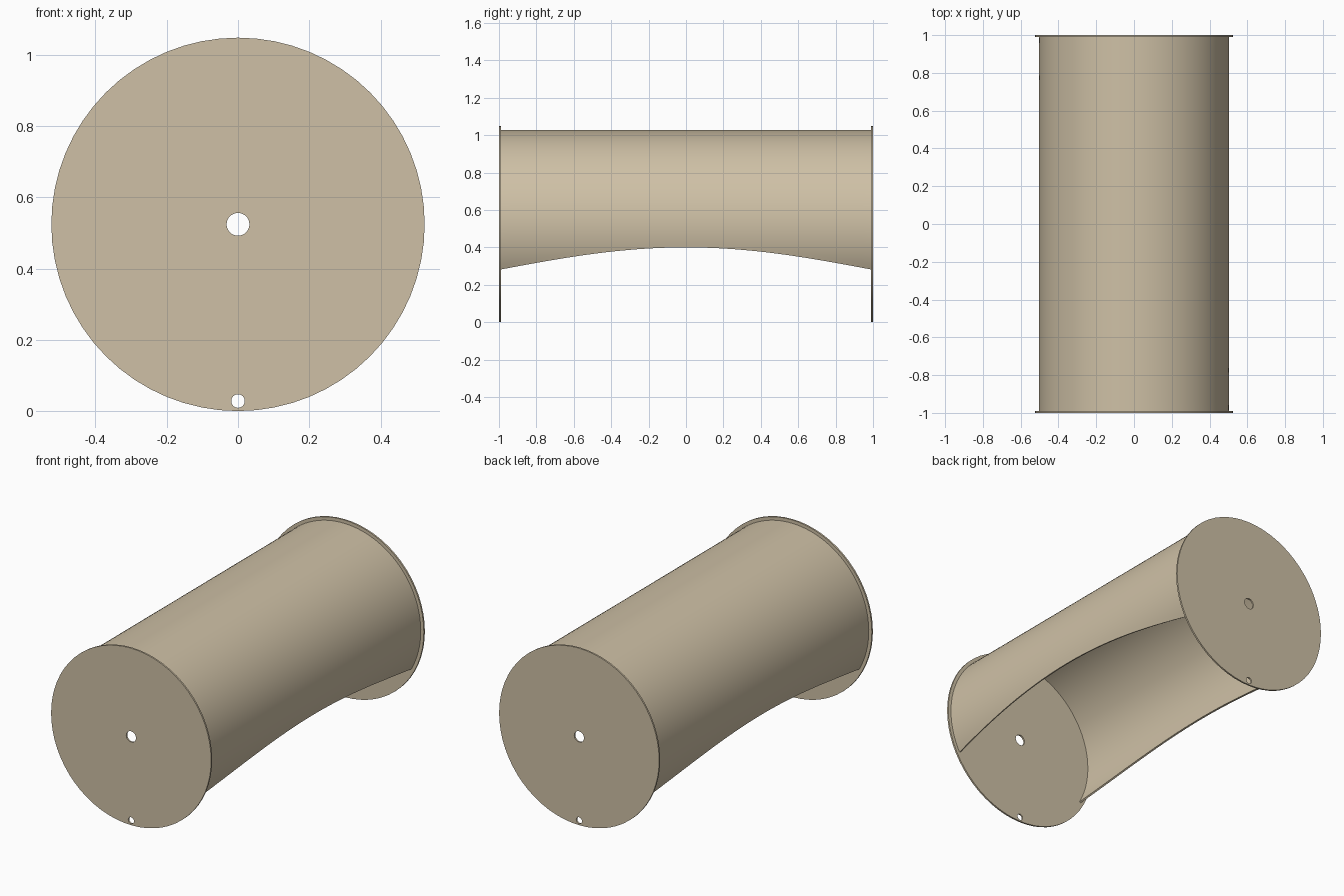
import bpy, bmesh, math

cube = bpy.data.objects.get("Cube")
if cube:
    bpy.data.objects.remove(cube, do_unlink=True)

DISC_R, SHELL_R, THICK = 0.524, 0.504, 0.01
CENTRE_Z = DISC_R

mat = bpy.data.materials.new("warm_tan")
mat.use_nodes = True
tan = (0.62, 0.53, 0.38, 1)
mat.diffuse_color = tan
mat.node_tree.nodes["Principled BSDF"].inputs["Base Color"].default_value = tan


def finish(obj):
    bpy.ops.object.select_all(action="DESELECT")
    obj.select_set(True)
    bpy.context.view_layer.objects.active = obj
    bpy.ops.object.convert(target="MESH")
    bpy.ops.object.shade_smooth_by_angle(angle=math.radians(30))


def add_circle(curve, radius, height, sides):
    spline = curve.splines.new("POLY")
    spline.points.add(sides - 1)
    for i, p in enumerate(spline.points):
        a = math.tau * i / sides
        p.co = (radius * math.sin(a), height + radius * math.cos(a), 0, 1)
    spline.use_cyclic_u = True


# End plates: discs with an axle hole and a small drain hole
def end_plate(name, y):
    curve = bpy.data.curves.new(name, "CURVE")
    curve.dimensions = "2D"
    curve.fill_mode = "BOTH"
    curve.extrude = THICK / 2
    add_circle(curve, DISC_R, 0, 64)
    add_circle(curve, 0.032, 0, 32)
    add_circle(curve, 0.019, 0.028 - CENTRE_Z, 24)
    curve.materials.append(mat)
    obj = bpy.data.objects.new(name, curve)
    obj.location = (0, y, CENTRE_Z)
    obj.rotation_euler.x = math.pi / 2
    bpy.context.collection.objects.link(obj)
    finish(obj)


end_plate("front_end_plate", -1 + THICK / 2)
end_plate("back_end_plate", 1 - THICK / 2)


# Curved shell: open below, with lower edges that arch up in the middle
def lower_edge(y):
    z = 0.28 + 0.12 * math.cos(math.pi / 2 * y)
    return math.asin((z - CENTRE_Z) / SHELL_R)


ROWS, COLS = 40, 72
bm = bmesh.new()
grid = []
for j in range(ROWS + 1):
    y = (1 - THICK) * (2 * j / ROWS - 1)
    start = lower_edge(y)
    row = []
    for i in range(COLS + 1):
        a = start + (math.pi - 2 * start) * i / COLS
        row.append(bm.verts.new((SHELL_R * math.cos(a), y,
                                 CENTRE_Z + SHELL_R * math.sin(a))))
    grid.append(row)
for lo, hi in zip(grid, grid[1:]):
    for i in range(COLS):
        bm.faces.new((lo[i], lo[i + 1], hi[i + 1], hi[i]))
bm.normal_update()
if sum(f.normal.z for f in bm.faces) < 0:
    bmesh.ops.reverse_faces(bm, faces=bm.faces[:])
mesh = bpy.data.meshes.new("curved_shell")
bm.to_mesh(mesh)
bm.free()
mesh.materials.append(mat)
shell = bpy.data.objects.new("curved_shell", mesh)
bpy.context.collection.objects.link(shell)
wall = shell.modifiers.new("wall", "SOLIDIFY")
wall.thickness = THICK
wall.offset = -1
finish(shell)
